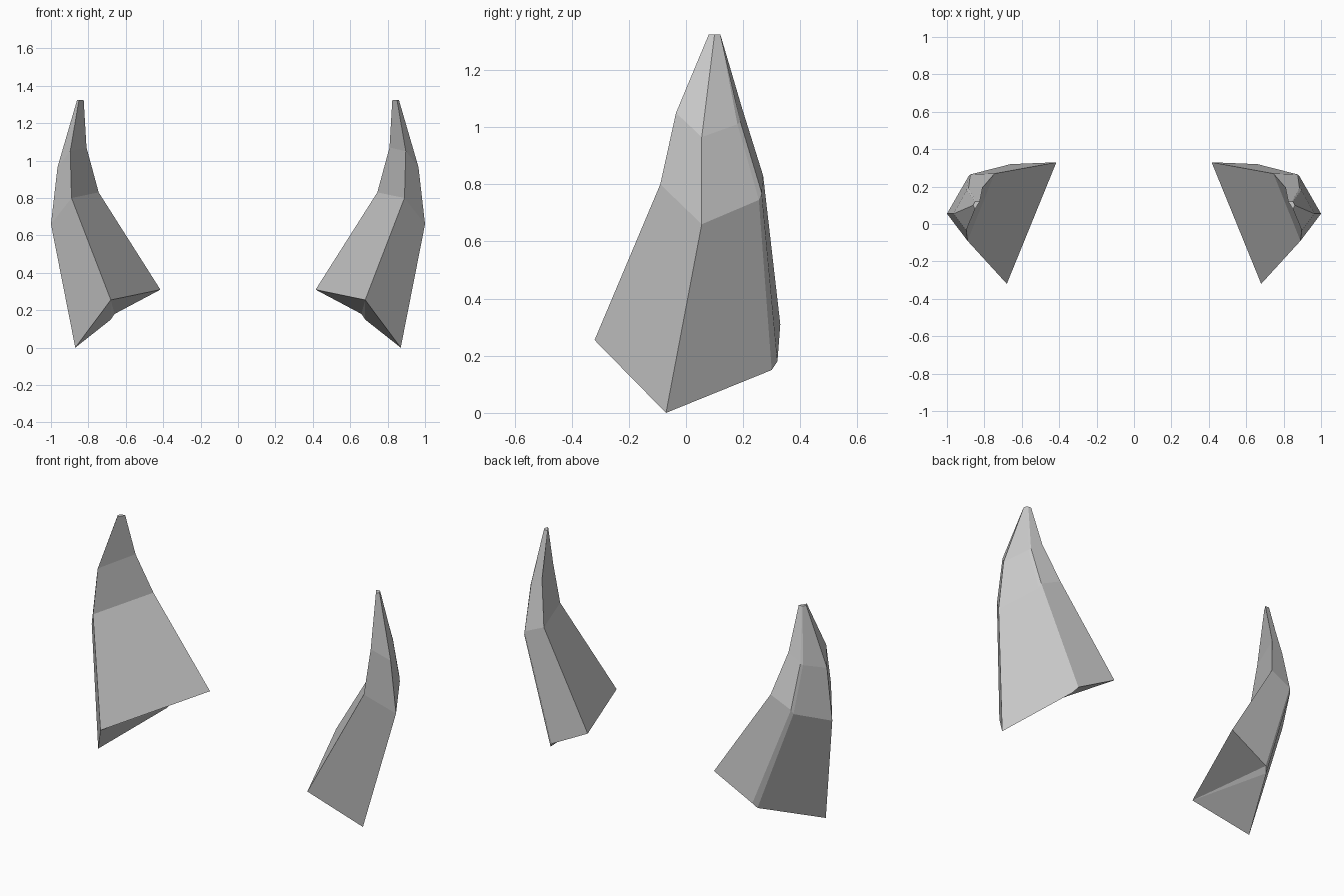
import bpy
import bmesh

cube = bpy.data.objects.get("Cube")
if cube:
    bpy.data.objects.remove(cube, do_unlink=True)

# Single pale horn colour
grey = bpy.data.materials.new("pale grey")
grey.use_nodes = True
colour = (0.6, 0.6, 0.6, 1)
grey.diffuse_color = colour
grey.node_tree.nodes["Principled BSDF"].inputs["Base Color"].default_value = colour

# Cross-sections from base to tip: front, outer, back, back bevel, inner corner
RINGS = [
    [(.68, -.32, .255), (.87, -.07, 0), (.68, .30, .15), (.66, .32, .18), (.415, .33, .31)],
    [(.89, -.09, .80), (1, .055, .66), (.885, .255, .745), (.875, .265, .77), (.745, .27, .83)],
    [(.897, -.035, 1.05), (.965, .055, .965), (.895, .18, 1.01), (.885, .19, 1.02), (.81, .195, 1.07)],
    [(.85, .08, 1.325), (.86, .10, 1.325), (.85, .12, 1.325), (.845, .12, 1.325), (.825, .12, 1.325)],
]


def make_horn(name, side):
    """Loft the rings into a faceted horn on the given side."""
    bm = bmesh.new()
    rings = [[bm.verts.new((side * x, y, z)) for x, y, z in ring] for ring in RINGS]
    count = len(rings[0])
    for low, high in zip(rings, rings[1:]):
        for i in range(count):
            j = (i + 1) % count
            bm.faces.new((low[i], low[j], high[j], high[i]))
    # Slightly hollow base, fanned from the front corner
    base = rings[0]
    for i in range(1, count - 1):
        bm.faces.new((base[0], base[i + 1], base[i]))
    # Blunt tip
    bm.faces.new(rings[-1])
    bmesh.ops.recalc_face_normals(bm, faces=bm.faces)
    mesh = bpy.data.meshes.new(name)
    bm.to_mesh(mesh)
    bm.free()
    mesh.materials.append(grey)
    horn = bpy.data.objects.new(name, mesh)
    bpy.context.collection.objects.link(horn)


for name, side in (("left_horn", 1), ("right_horn", -1)):
    make_horn(name, side)
